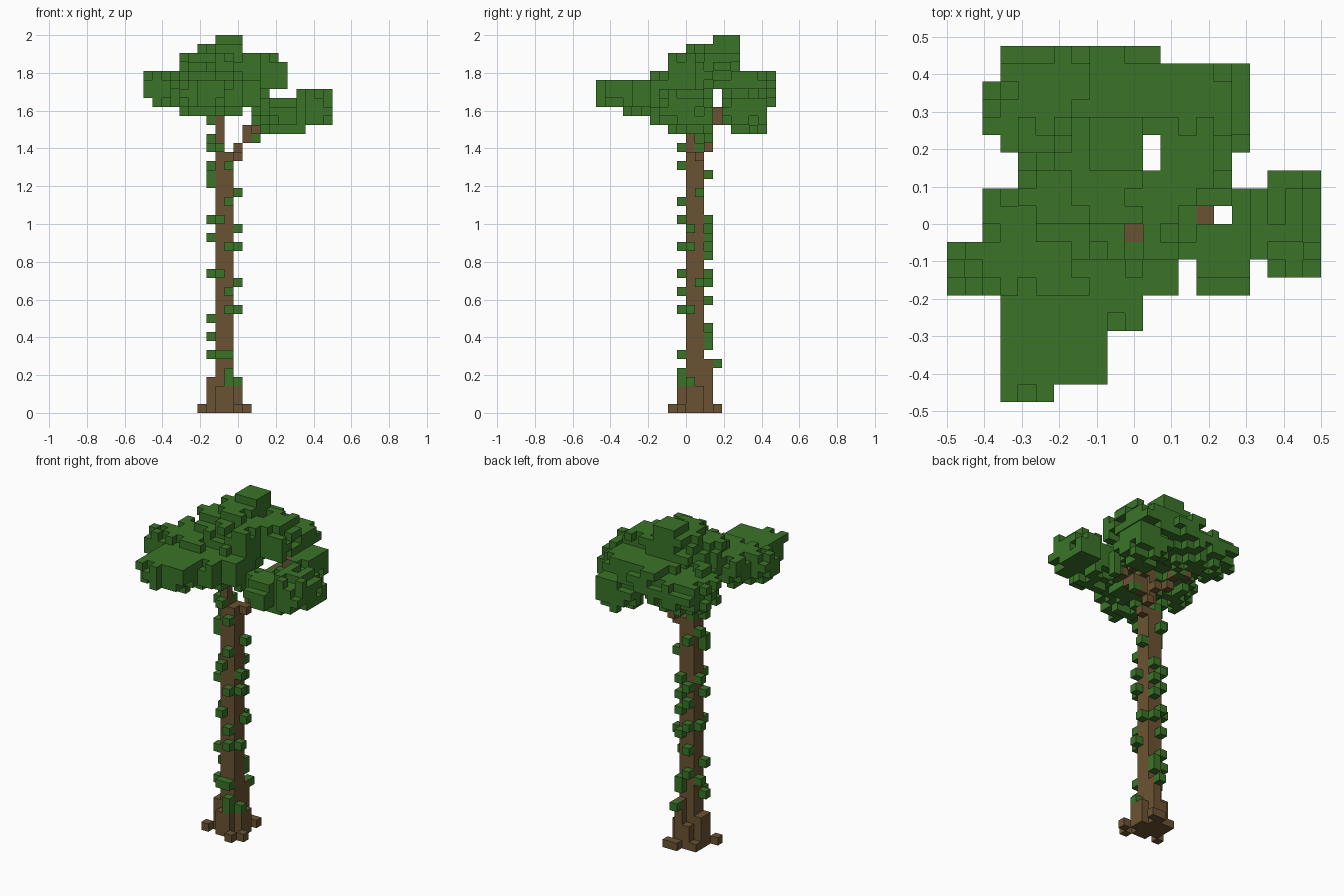
import bpy
import bmesh
import random
from itertools import product
from mathutils import Vector

random.seed(4)
if "Cube" in bpy.data.objects:
    bpy.data.objects.remove(bpy.data.objects["Cube"], do_unlink=True)

UNIT = 2 / 42                      # edge of one block
ORIGIN = Vector((10.5, 10, 0))     # block coordinate of the world origin


def make_material(name, colour):
    material = bpy.data.materials.new(name)
    material.use_nodes = True
    material.diffuse_color = (*colour, 1)
    shader = material.node_tree.nodes["Principled BSDF"]
    shader.inputs["Base Color"].default_value = (*colour, 1)
    shader.inputs["Roughness"].default_value = 0.9
    return material


def box(x0, x1, y0, y1, z0, z1):
    """All blocks inside a box; the upper limits are excluded."""
    return set(product(range(x0, x1), range(y0, y1), range(z0, z1)))


def beam(start, end):
    """A stepped line of blocks."""
    start, end = Vector(start), Vector(end)
    steps = int(max(abs(c) for c in end - start))
    return {tuple(round(c) for c in start.lerp(end, s / steps))
            for s in range(steps + 1)}


def area(rectangles):
    """All cells covered by a few rectangles."""
    cells = set()
    for a0, a1, b0, b1 in rectangles:
        cells |= set(product(range(a0, a1), range(b0, b1)))
    return cells


def build_blocks(name, blocks, solid, material):
    """Make the outer skin of a group of blocks as one mesh."""
    bm = bmesh.new()
    corners = {}

    def corner(point):
        key = tuple(point)
        if key not in corners:
            corners[key] = bm.verts.new((Vector(key) - ORIGIN) * UNIT)
        return corners[key]

    for block in sorted(blocks):
        for axis, side in product(range(3), (0, 1)):
            neighbour = list(block)
            neighbour[axis] += 2 * side - 1
            if tuple(neighbour) in solid:
                continue
            ring = []
            for u, v in ((0, 0), (1, 0), (1, 1), (0, 1)):
                point = list(block)
                point[axis] += side
                point[(axis + 1) % 3] += u
                point[(axis + 2) % 3] += v
                ring.append(corner(point))
            bm.faces.new(ring if side else ring[::-1])
    mesh = bpy.data.meshes.new(name)
    bm.to_mesh(mesh)
    bm.free()
    mesh.materials.append(material)
    obj = bpy.data.objects.new(name, mesh)
    bpy.context.collection.objects.link(obj)
    return obj


# Trunk with a flared foot and a single leader at the top
trunk = box(8, 10, 10, 12, 0, 29) | box(8, 9, 10, 11, 29, 36)
trunk |= box(7, 8, 10, 12, 0, 4) | box(10, 11, 10, 12, 0, 3)
trunk |= box(8, 10, 9, 10, 0, 3) | box(8, 9, 12, 13, 0, 3) | box(9, 10, 12, 13, 0, 6)

# Root tips spreading from the corners of the foot
roots = {(x, y, 0) for x, y in ((6, 9), (11, 9), (10, 8), (10, 13), (9, 13), (7, 12))}

# Branches rising into the crown
branches = {(10, 11, 28), (10, 12, 29), (11, 12, 30), (11, 12, 31), (12, 11, 31)}
branches |= beam((12, 12, 31), (13, 13, 32)) | beam((13, 13, 33), (14, 14, 34))
branches |= beam((13, 11, 32), (14, 10, 33))
branches |= beam((8, 11, 32), (6, 14, 33))
branches |= beam((8, 9, 33), (6, 7, 35))
branches |= beam((9, 10, 34), (10, 9, 35)) | beam((10, 9, 36), (10, 9, 38))

# Crown limits seen along each axis
plan = area([(3, 12, 19, 20), (3, 17, 14, 19), (2, 17, 15, 18), (4, 16, 12, 14),
             (2, 21, 8, 12), (0, 13, 6, 9), (14, 17, 6, 8), (18, 21, 7, 8),
             (18, 21, 12, 13), (3, 11, 4, 6), (3, 9, 1, 4), (3, 6, 0, 1)])
plan -= {(11, 13), (11, 14), (15, 10), (14, 10), (10, 9)}
front = area([(8, 11, 41, 42), (6, 11, 40, 41), (4, 15, 39, 40), (4, 16, 38, 39),
              (0, 16, 36, 38), (0, 14, 35, 36), (17, 21, 35, 36), (1, 21, 34, 35),
              (4, 11, 33, 34), (12, 21, 32, 34), (13, 18, 31, 32)])
profile = area([(13, 16, 41, 42), (10, 16, 40, 41), (8, 16, 38, 40), (6, 20, 37, 38),
                (0, 20, 34, 37), (3, 19, 33, 34), (6, 19, 32, 33),
                (8, 13, 31, 32), (15, 19, 31, 32)])
profile -= area([(13, 14, 32, 36)])

# Leaf clumps: centre and radii
clumps = [((16.7, 9, 33), (5, 4.2, 2.6)),        # low right-hand clump
          ((5.6, 3.4, 35.2), (4, 4.3, 2.2)),     # front
          ((3.8, 7.8, 35.6), (4.7, 3.6, 2.2)),   # front left
          ((9.3, 7, 34.8), (4.3, 3.7, 2.2)),     # inner front
          ((14.3, 16.2, 33), (3, 2.8, 2.3)),     # low back
          ((11.3, 16.4, 36.2), (5.3, 3.6, 1.8)),  # upper back
          ((6.2, 16.2, 34.7), (4.8, 3.9, 2.2)),  # back left
          ((8.5, 11, 36.2), (7, 5, 2.3)),        # middle
          ((9.8, 11.8, 37.5), (6.2, 4.6, 3)),    # dome
          ((9, 13.6, 39.8), (2.8, 2.7, 2))]      # peak


def leaf_distance(block):
    return min(sum(((p - c) / r) ** 2 for p, c, r in zip(block, centre, radii))
               for centre, radii in clumps)


# Openings between the dome and the right clump, and around its branch
gap = box(13, 17, 0, 11, 35, 42) | box(12, 15, 10, 15, 34, 36)
gap |= box(13, 14, 0, 10, 32, 33)
allowed = {}
for x, y, z in sorted(box(0, 21, 0, 20, 31, 42) - gap - trunk - branches):
    if (x, y) in plan and (x, z) in front and (y, z) in profile:
        allowed[x, y, z] = leaf_distance((x, y, z)) + random.uniform(-0.4, 0.4)
leaves = {block for block, distance in allowed.items() if distance < 0.94}

# Fill any thin spots so the crown reaches its full outline
for axis in range(3):
    columns = {}
    for block in allowed:
        columns.setdefault(block[:axis] + block[axis + 1:], []).append(block)
    for column in columns.values():
        if not leaves.intersection(column):
            leaves.add(min(column, key=allowed.get))

# Climbing leaves on each face of the trunk
climbers = {(7, 10): (32, 29, 26, 25, 19, 10, 6), (7, 11): (30, 27, 21, 15, 8),
            (10, 10): (20, 18, 11, 3), (10, 11): (24, 14), (8, 11): (29,),
            (8, 9): (29, 21, 15, 6), (9, 9): (27, 23, 18, 13, 11, 6, 4, 3),
            (8, 12): (26, 20, 18, 15, 12, 9), (9, 12): (21, 19, 17, 14, 8, 7),
            (9, 13): (5,), (12, 12): (30,)}
vines = {(*spot, z) for spot, heights in climbers.items() for z in heights}

bark = make_material("bark brown", (0.147, 0.086, 0.032))
leaf = make_material("leaf green", (0.043, 0.175, 0.022))
solid = trunk | roots | branches | leaves | vines
build_blocks("trunk", trunk, solid, bark)
build_blocks("roots", roots, solid, bark)
build_blocks("branches", branches - trunk, solid, bark)
build_blocks("crown_leaves", leaves, solid, leaf)
build_blocks("climbing_leaves", vines, solid, leaf)
